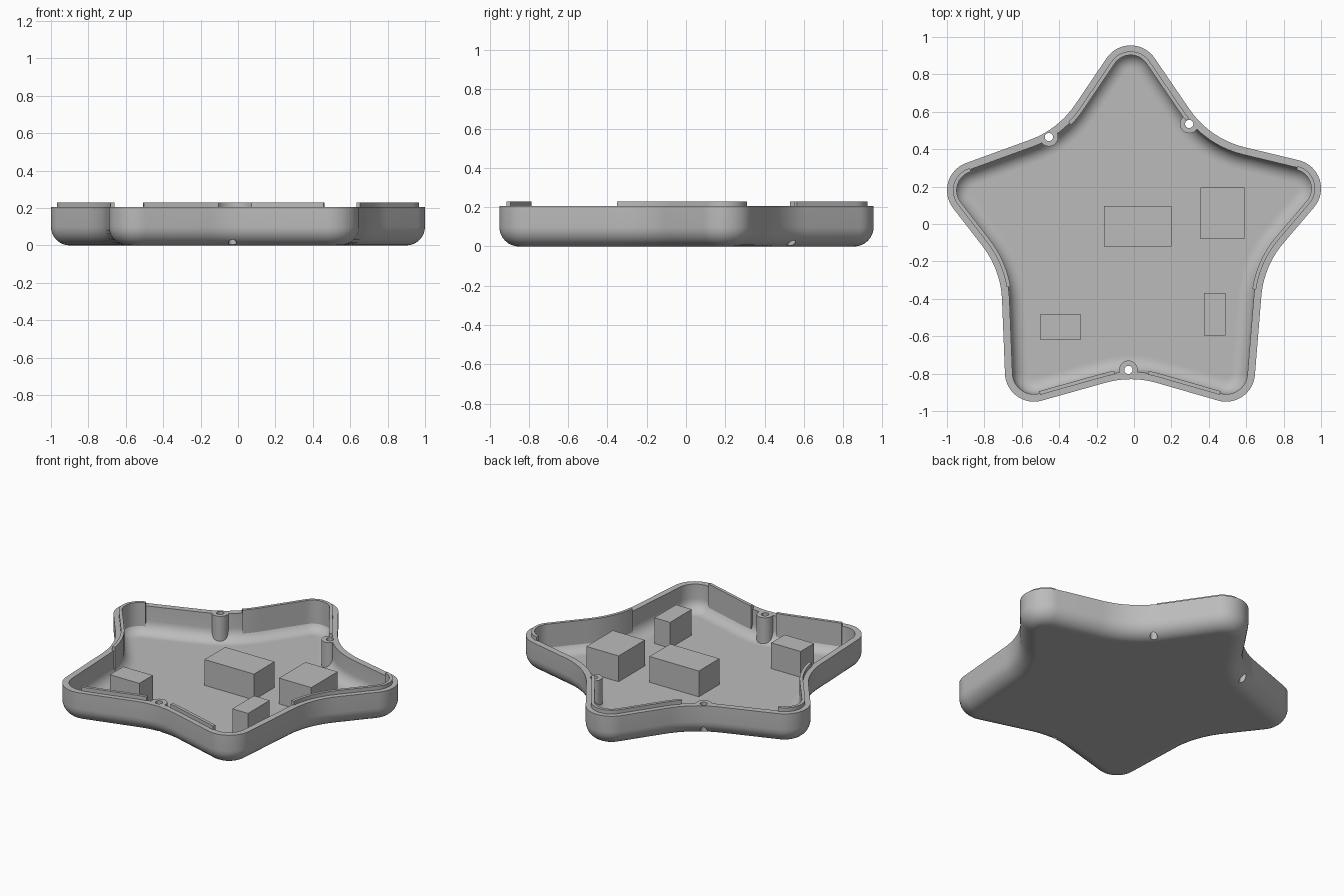
import bpy, bmesh
from math import sin, cos, asin, atan2, pi, tau, hypot
from mathutils import Vector

if "Cube" in bpy.data.objects:
    bpy.data.objects.remove(bpy.data.objects["Cube"], do_unlink=True)

grey = bpy.data.materials.new("plain_grey")
grey.use_nodes = True
grey.diffuse_color = (0.5, 0.5, 0.5, 1)
grey.node_tree.nodes["Principled BSDF"].inputs["Base Color"].default_value = (0.5, 0.5, 0.5, 1)

HEIGHT, FLOOR, WALL = 0.205, 0.03, 0.04
TIP_R, VALLEY_R = 0.155, 0.5
# Star corners, counter-clockwise: tip centres and the valley after each one
TIPS = [(-0.018, 0.8), (-0.845, 0.18), (-0.535, -0.795), (0.492, -0.795), (0.845, 0.19)]
VALLEYS = [(-0.405, 0.505), (-0.712, -0.245), (-0.015, -0.81), (0.694, -0.225), (0.405, 0.455)]
POSTS = [(-0.455, 0.465), (0.295, 0.535), (-0.03, -0.78)]


def normal(a):
    return Vector((sin(a), -cos(a)))


def star_outline(straight_steps=1):
    """Rounded star as (point, outward normal) pairs."""
    headings = []
    for i, tip in enumerate(TIPS):
        c, before, after = Vector(tip), Vector(VALLEYS[i - 1]), Vector(VALLEYS[i])
        d, e = c - before, after - c
        a_in = atan2(d.y, d.x) - asin(TIP_R / d.length)
        a_out = atan2(e.y, e.x) + asin(TIP_R / e.length)
        headings.append((a_in, a_in + (a_out - a_in) % tau))
    arcs = []
    for i, (a, b) in enumerate(headings):
        n = 16
        arcs.append([(Vector(TIPS[i]) + TIP_R * normal(a + (b - a) * k / n),
                      normal(a + (b - a) * k / n)) for k in range(n + 1)])
        turn = (headings[(i + 1) % 5][0] - b + pi) % tau - pi
        centre = Vector(VALLEYS[i]) + normal(b + turn / 2) * VALLEY_R / cos(turn / 2)
        n = 10
        arcs.append([(centre - VALLEY_R * normal(b + turn * k / n),
                      normal(b + turn * k / n)) for k in range(n + 1)])
    path = []
    for i, arc in enumerate(arcs):
        path += arc
        p, nrm = arc[-1]
        q = arcs[(i + 1) % len(arcs)][0][0]
        path += [(p.lerp(q, k / straight_steps), nrm) for k in range(1, straight_steps)]
    return path


def finish(bm, name):
    bmesh.ops.recalc_face_normals(bm, faces=bm.faces)
    mesh = bpy.data.meshes.new(name)
    bm.to_mesh(mesh)
    bm.free()
    mesh.materials.append(grey)
    obj = bpy.data.objects.new(name, mesh)
    bpy.context.collection.objects.link(obj)
    return obj


def loft(name, path, profile, closed_path=True):
    """Sweep (inset, height) profile points along the path and cap the ends."""
    bm = bmesh.new()
    rings = [[bm.verts.new((*(p - n * inset), z)) for p, n in path] for inset, z in profile]
    count = len(path)
    if closed_path:
        pairs = list(zip(rings, rings[1:]))
        bm.faces.new(rings[0])
        bm.faces.new(rings[-1])
    else:
        pairs = list(zip(rings, rings[1:] + rings[:1]))
        bm.faces.new([r[0] for r in rings])
        bm.faces.new([r[-1] for r in rings])
    for lower, upper in pairs:
        for k in range(count if closed_path else count - 1):
            j = (k + 1) % count
            bm.faces.new((lower[k], lower[j], upper[j], upper[k]))
    return finish(bm, name)


def cylinder(name, xy, radius, z0, z1):
    bm = bmesh.new()
    bmesh.ops.create_cone(bm, cap_ends=True, segments=32, radius1=radius, radius2=radius,
                          depth=z1 - z0)
    bmesh.ops.translate(bm, verts=bm.verts, vec=(*xy, (z0 + z1) / 2))
    return finish(bm, name)


def box(name, x0, x1, y0, y1, z0, z1):
    bm = bmesh.new()
    bmesh.ops.create_cube(bm, size=1)
    bmesh.ops.scale(bm, verts=bm.verts, vec=(x1 - x0, y1 - y0, z1 - z0))
    bmesh.ops.translate(bm, verts=bm.verts, vec=((x0 + x1) / 2, (y0 + y1) / 2, (z0 + z1) / 2))
    return finish(bm, name)


def activate(obj):
    bpy.ops.object.select_all(action="DESELECT")
    obj.select_set(True)
    bpy.context.view_layer.objects.active = obj


def subtract(target, cutter):
    cutter.hide_render = True
    mod = target.modifiers.new("cut", "BOOLEAN")
    mod.operation, mod.solver, mod.object = "DIFFERENCE", "EXACT", cutter
    activate(target)
    bpy.ops.object.modifier_apply(modifier=mod.name)
    bpy.data.objects.remove(cutter, do_unlink=True)


def fillet(inset, z, radius, steps=8):
    """Quarter round from the floor up to the wall."""
    return [(inset + radius * (1 - sin(t)), z + radius * (1 - cos(t)))
            for t in (pi / 2 * k / steps for k in range(steps + 1))]


# Star tray: rounded solid, hollowed out around the screw posts
outline = star_outline()
tray = loft("star_tray", outline, [(0.11, 0)] + fillet(0, 0, 0.1) + [(0, HEIGHT)])
cavity = loft("cavity", outline, [(0.128, FLOOR)] + fillet(WALL, FLOOR, 0.08) + [(WALL, 0.3)])
for xy in POSTS:
    subtract(cavity, cylinder("post_core", xy, 0.05, -0.05, HEIGHT))
subtract(tray, cavity)
for xy in POSTS:
    subtract(tray, cylinder("screw_hole", xy, 0.022, -0.1, 0.3))
activate(tray)
bpy.ops.object.shade_smooth_by_angle(angle=0.5)

# Locating lips: thin strips inside the wall that stand above the rim
fine = star_outline(40)
LIPS = {
    "top_lip": ((0.31, 0.59), (-0.37, 0.56)),
    "left_lip": ((-0.89, 0.33), (-0.71, -0.35)),
    "bottom_left_lip": ((-0.49, -0.94), (-0.1, -0.84)),
    "bottom_right_lip": ((0.08, -0.84), (0.45, -0.94)),
    "right_lip": ((0.69, -0.35), (0.89, 0.34)),
}


def nearest(xy):
    return min(range(len(fine)), key=lambda i: hypot(fine[i][0].x - xy[0], fine[i][0].y - xy[1]))


for name, (start, end) in LIPS.items():
    a, b = nearest(start), nearest(end)
    strip = [fine[(a + k) % len(fine)] for k in range((b - a) % len(fine) + 1)]
    lip = loft(name, strip, [(0.032, 0.075), (0.032, 0.23), (0.052, 0.23), (0.052, 0.075)], False)
    activate(lip)
    bpy.ops.object.shade_smooth_by_angle(angle=0.5)

# Component blocks standing on the floor
BLOCKS = {
    "centre_block": (-0.16, 0.2, -0.12, 0.095),
    "right_block": (0.355, 0.59, -0.08, 0.195),
    "narrow_block": (0.375, 0.49, -0.595, -0.37),
    "left_block": (-0.5, -0.285, -0.62, -0.48),
}
for name, (x0, x1, y0, y1) in BLOCKS.items():
    box(name, x0, x1, y0, y1, FLOOR - 0.01, 0.2)
